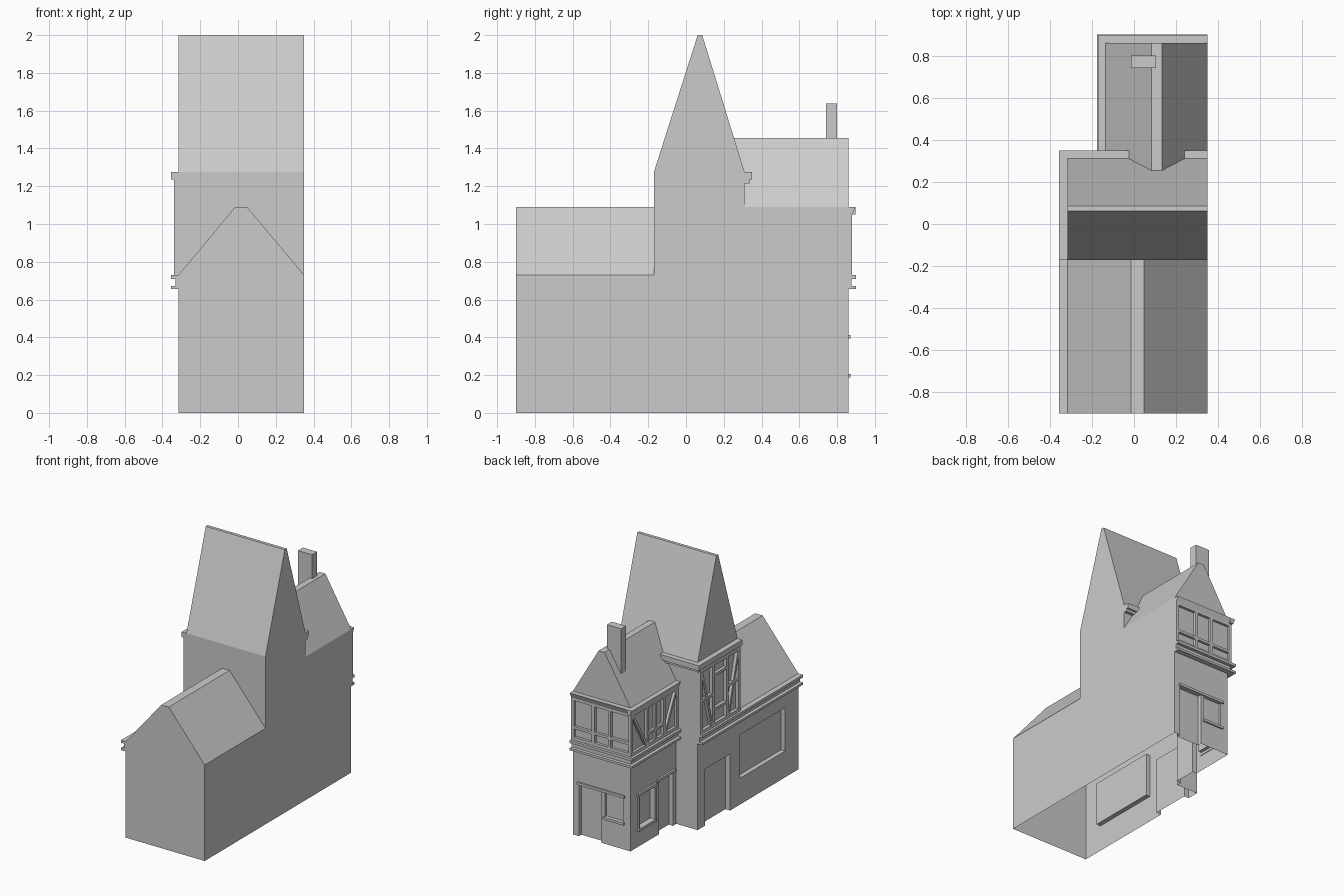
import bpy, bmesh, math
from mathutils import Vector, Matrix

if "Cube" in bpy.data.objects:
    bpy.data.objects.remove(bpy.data.objects["Cube"])

grey = bpy.data.materials.new("plain grey")
grey.diffuse_color = (0.6, 0.6, 0.6, 1)
grey.use_nodes = True
grey.node_tree.nodes["Principled BSDF"].inputs["Base Color"].default_value = grey.diffuse_color


def finish(name, bm):
    bmesh.ops.recalc_face_normals(bm, faces=bm.faces)
    me = bpy.data.meshes.new(name)
    bm.to_mesh(me)
    bm.free()
    me.materials.append(grey)
    ob = bpy.data.objects.new(name, me)
    bpy.context.collection.objects.link(ob)
    return ob


def add_box(bm, x, y, z):
    m = Matrix.Translation(((x[0] + x[1]) / 2, (y[0] + y[1]) / 2, (z[0] + z[1]) / 2))
    m = m @ Matrix.Diagonal((x[1] - x[0], y[1] - y[0], z[1] - z[0], 1))
    bmesh.ops.create_cube(bm, size=1, matrix=m)


def boxes(name, items):
    bm = bmesh.new()
    for b in items:
        add_box(bm, *b)
    return finish(name, bm)


def prism(name, pts, axis, a, b):
    """Extrude a profile of (u, z) points along x or y."""
    bm = bmesh.new()
    vs = [bm.verts.new((a, u, z) if axis == "x" else (u, a, z)) for u, z in pts]
    f = bm.faces.new(vs)
    r = bmesh.ops.extrude_face_region(bm, geom=[f])
    d = Vector((b - a, 0, 0)) if axis == "x" else Vector((0, b - a, 0))
    bmesh.ops.translate(bm, vec=d, verts=[v for v in r["geom"] if isinstance(v, bmesh.types.BMVert)])
    return finish(name, bm)


def house(u0, u1, r0, r1, wall, top):
    return [(u0, 0), (u1, 0), (u1, wall), (r1, top), (r0, top), (u0, wall)]


def combine(target, other, op):
    mod = target.modifiers.new(op, "BOOLEAN")
    mod.operation, mod.solver, mod.object = op, "EXACT", other
    bpy.context.view_layer.update()
    dg = bpy.context.evaluated_depsgraph_get()
    me = bpy.data.meshes.new_from_object(target.evaluated_get(dg))
    target.modifiers.clear()
    target.data = me
    bpy.data.objects.remove(other)


# Main shell: tower, front wing and back wing joined
body = prism("house_walls_and_roofs", house(-.17, .31, .062, .086, 1.275, 2.0), "x", -.315, .35)
combine(body, prism("front_wing", house(-.315, .35, -.015, .048, .73, 1.09), "y", -.9, 0), "UNION")
combine(body, prism("back_wing", house(-.135, .35, .083, .133, 1.09, 1.455), "y", .1, .86), "UNION")

# Recessed doors and windows
for x, y, z in [
    ((-.4, -.28), (-.74, -.2), (.2, .53)),      # large side window
    ((-.4, -.275), (-.08, .22), (-.1, .43)),    # tower door
    ((-.2, -.105), (.58, .76), (.14, .39)),     # back wing side window
    ((-.2, -.1), (.35, .52), (-.1, .41)),       # back wing side door
    ((.11, .30), (.83, .95), (-.1, .395)),      # back door
    ((-.07, .08), (.84, .95), (.205, .395)),    # back window
]:
    combine(body, boxes("opening", [(x, y, z)]), "DIFFERENCE")

# The shell is open underneath
bm = bmesh.new()
bm.from_mesh(body.data)
low = [f for f in bm.faces if all(v.co.z < .001 for v in f.verts)]
bmesh.ops.delete(bm, geom=low, context="FACES")
bm.to_mesh(body.data)
bm.free()
body.data.materials.clear()
body.data.materials.append(grey)

# Chimney
boxes("chimney", [((-.015, .105), (.74, .80), (1.2, 1.637))])

# Double string course between the storeys
course = []
for z, o in [((.655, .672), .04), ((.672, .71), .015), ((.71, .73), .04)]:
    course.append(((-.315 - o, -.31), (-.9, .31), z))
    course.append(((-.135 - o, -.13), (.31, .86 + o), z))
    course.append(((-.135, .35), (.855, .86 + o), z))
boxes("string_course", course)

# Eaves cornices
eaves = []
for z, o in [((1.215, 1.235), .025), ((1.235, 1.275), .04)]:
    eaves.append(((-.315 - o, -.31), (-.17, .31 + o), z))
    eaves.append(((-.315, .35), (.305, .31 + o), z))
boxes("tower_cornice", eaves)
prism("back_cornice", [(.855, 1.05), (.88, 1.05), (.897, 1.09), (.855, 1.09)], "y", 0, 0.1).hide_render = True
bpy.data.objects.remove(bpy.data.objects["back_cornice"])
prism("back_cornice", [(.855, 1.05), (.88, 1.05), (.897, 1.09), (.855, 1.09)], "x", -.155, .35)
prism("side_cornice", [(-.13, 1.05), (-.155, 1.05), (-.172, 1.09), (-.13, 1.09)], "y", .31, .897)

# Door and window lintels and sills
boxes("lintels_and_sills", [
    ((-.09, .31), (.855, .872), (.393, .412)),
    ((-.085, .09), (.855, .872), (.187, .206)),
    ((-.15, -.13), (.555, .785), (.39, .41)),
    ((-.15, -.13), (.565, .775), (.12, .14)),
    ((-.15, -.13), (.33, .54), (.41, .43)),
    ((-.147, -.13), (.565, .58), (.14, .39)),
    ((-.147, -.13), (.76, .775), (.14, .39)),
])


def timbers(name, axis, plane, out, beams):
    """Beams (u0, z0, u1, z1, width) lying on a wall facing -x or +y."""
    bm = bmesh.new()
    for u0, z0, u1, z1, w in beams:
        length, ang = math.hypot(u1 - u0, z1 - z0), math.atan2(z1 - z0, u1 - u0)
        mid, c = plane + out / 2, ((u0 + u1) / 2, (z0 + z1) / 2)
        if axis == "x":
            m = Matrix.Translation((mid, c[0], c[1])) @ Matrix.Rotation(ang, 4, "X")
            m = m @ Matrix.Diagonal((abs(out), length, w, 1))
        else:
            m = Matrix.Translation((c[0], mid, c[1])) @ Matrix.Rotation(-ang, 4, "Y")
            m = m @ Matrix.Diagonal((length, abs(out), w, 1))
        bmesh.ops.create_cube(bm, size=1, matrix=m)
    return finish(name, bm)


def frame(u0, u1, z0, z1, posts, rails, w=.024):
    """Top and bottom rails, end posts, inner posts and short rails (ua, ub, z)."""
    b = [(u0, z, u1, z, w) for z in (z0 + w / 2, z1 - w / 2)]
    b += [(u, z0, u, z1, w) for u in [u0 + w / 2, u1 - w / 2] + posts]
    return b + [(a, z, c, z, w * .8) for a, c, z in rails]


# Half timbering of the tower
timbers("tower_timbers", "x", -.315, -.024,
        frame(-.17, .31, .73, 1.22, [-.015, .155], [(-.015, .155, .86), (-.17, -.015, .98), (.155, .31, .98), (-.015, .155, 1.12)])
        + [(-.03, .75, -.15, 1.2, .018), (.17, .75, .29, 1.2, .018)])

# Half timbering of the back wing
timbers("back_wing_side_timbers", "x", -.135, -.02,
        frame(.31, .88, .73, 1.055, [.48, .58, .68], [(.48, .68, .83)])
        + [(.47, .75, .33, 1.04, .02), (.69, .75, .86, 1.04, .02)])
timbers("back_wing_rear_timbers", "y", .86, .02,
        frame(-.155, .35, .73, 1.055, [.03, .165], [(-.155, .35, .825)]))
